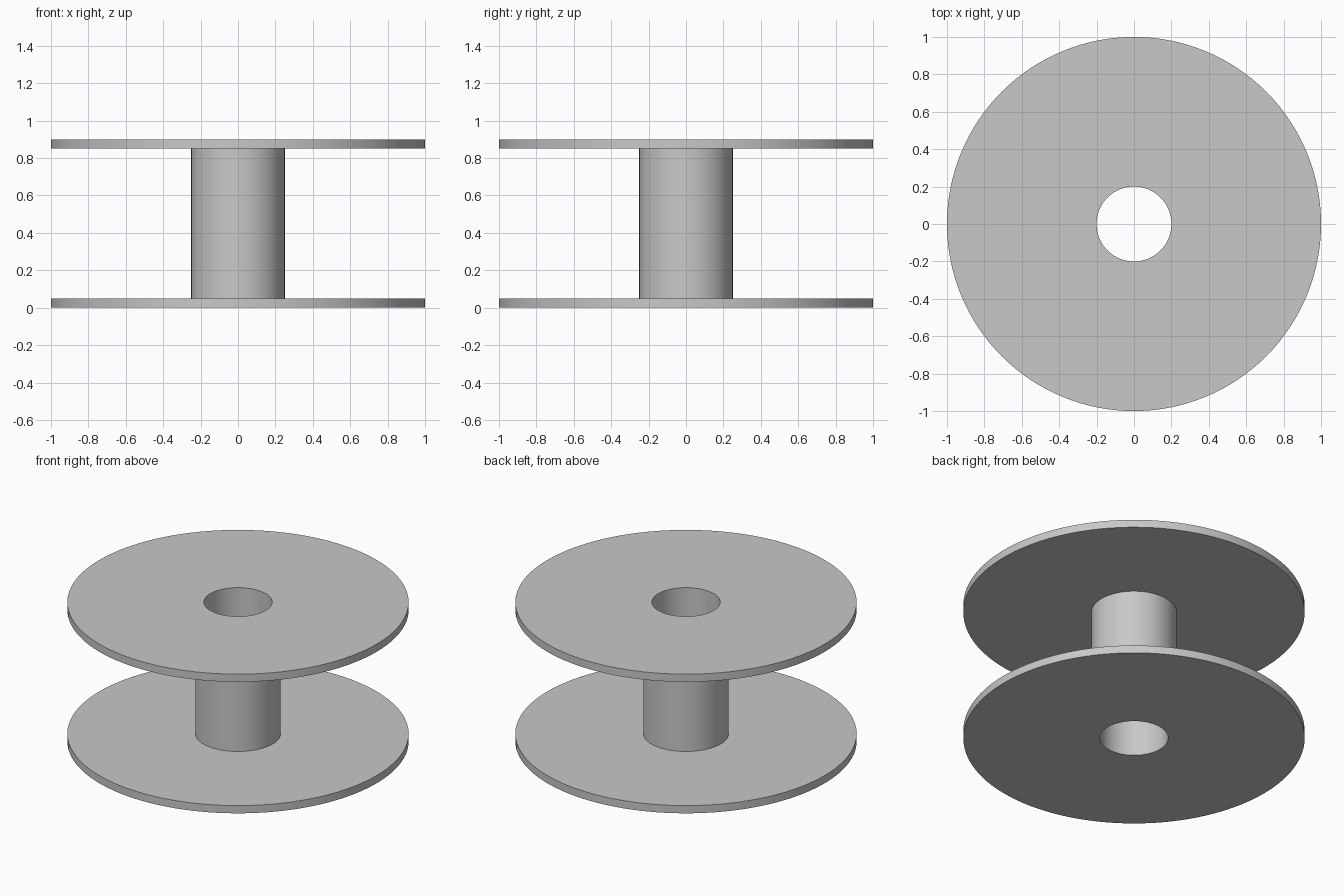
import bpy
import bmesh
from math import cos, sin, pi, radians

cube = bpy.data.objects.get("Cube")
if cube:
    bpy.data.objects.remove(cube, do_unlink=True)

SEGMENTS = 128
FLANGE_R, HUB_R, BORE_R = 1.0, 0.25, 0.2
HEIGHT, FLANGE_T = 0.9, 0.05

# Plain grey material
grey = bpy.data.materials.new("light_grey")
grey.use_nodes = True
colour = (0.58, 0.58, 0.58, 1)
grey.diffuse_color = colour
grey.node_tree.nodes["Principled BSDF"].inputs["Base Color"].default_value = colour


def lathe(name, section, material):
    """Revolve a closed (radius, height) section around the z axis."""
    bm = bmesh.new()
    rings = []
    for i in range(SEGMENTS):
        a = 2 * pi * i / SEGMENTS
        rings.append([bm.verts.new((r * cos(a), r * sin(a), z)) for r, z in section])
    n = len(section)
    for i, ring in enumerate(rings):
        following = rings[(i + 1) % SEGMENTS]
        for j in range(n):
            k = (j + 1) % n
            bm.faces.new((ring[j], following[j], following[k], ring[k]))
    bmesh.ops.recalc_face_normals(bm, faces=bm.faces)
    mesh = bpy.data.meshes.new(name)
    bm.to_mesh(mesh)
    bm.free()
    mesh.materials.append(material)
    obj = bpy.data.objects.new(name, mesh)
    bpy.context.collection.objects.link(obj)
    return obj


# Spool: two thin flanges joined by a hollow hub, with an open bore
top_inner = HEIGHT - FLANGE_T
spool = lathe("spool", [
    (BORE_R, 0), (FLANGE_R, 0), (FLANGE_R, FLANGE_T), (HUB_R, FLANGE_T),
    (HUB_R, top_inner), (FLANGE_R, top_inner), (FLANGE_R, HEIGHT), (BORE_R, HEIGHT),
], grey)

# Smooth round walls, sharp rims
bpy.ops.object.select_all(action="DESELECT")
spool.select_set(True)
bpy.context.view_layer.objects.active = spool
bpy.ops.object.shade_smooth_by_angle(angle=radians(30))
